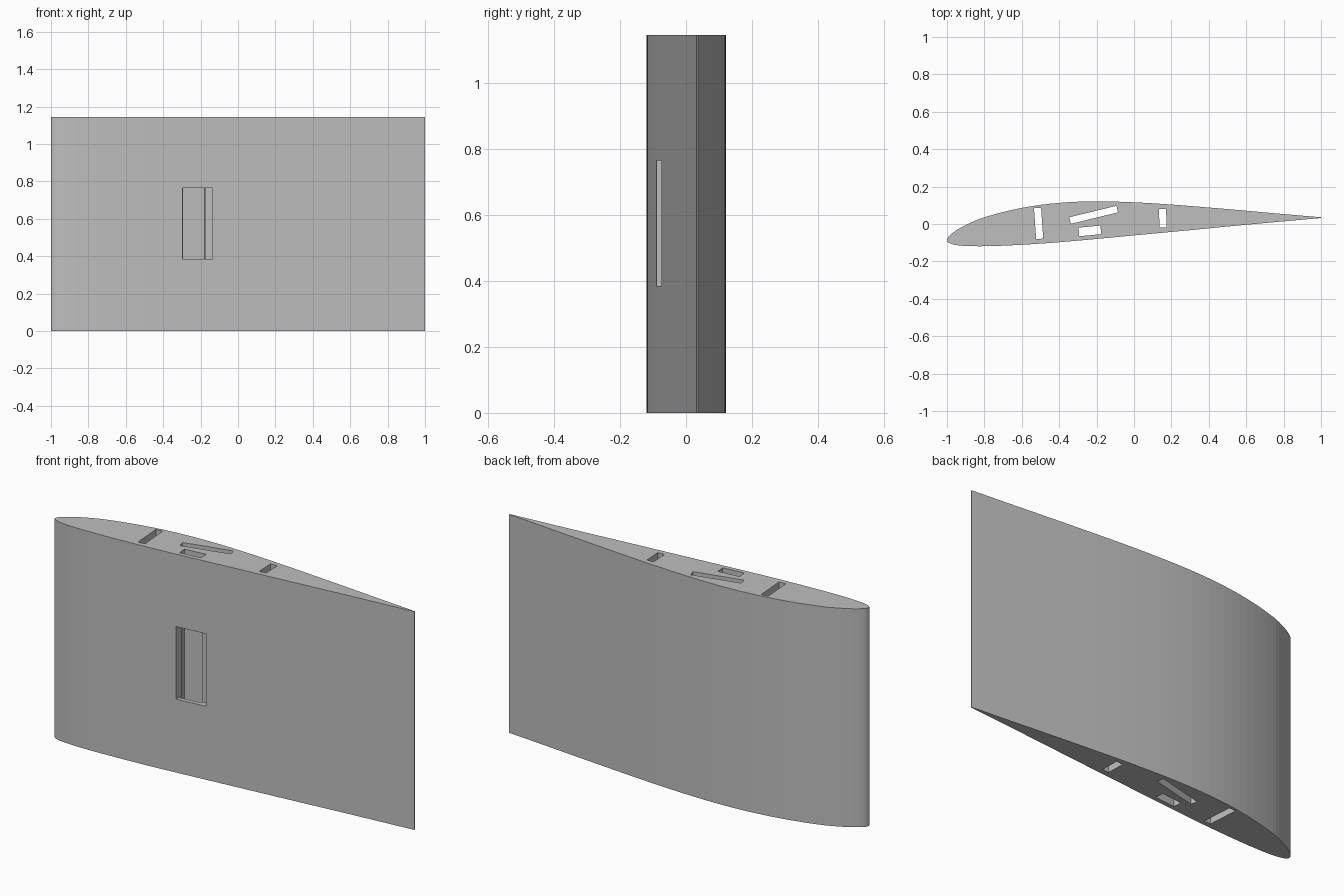
import bpy
import bmesh
from math import radians
from mathutils import Vector, Matrix
from mathutils.geometry import interpolate_bezier

default = bpy.data.objects.get("Cube")
if default:
    bpy.data.objects.remove(default, do_unlink=True)

HEIGHT = 1.145

grey = bpy.data.materials.new("light grey")
grey.use_nodes = True
grey.diffuse_color = (0.52, 0.52, 0.52, 1)
grey.node_tree.nodes["Principled BSDF"].inputs["Base Color"].default_value = grey.diffuse_color


def add_object(name, bm):
    bmesh.ops.recalc_face_normals(bm, faces=bm.faces)
    mesh = bpy.data.meshes.new(name)
    bm.to_mesh(mesh)
    bm.free()
    mesh.materials.append(grey)
    obj = bpy.data.objects.new(name, mesh)
    bpy.context.collection.objects.link(obj)
    return obj


def smooth_path(points, steps=4):
    """Smooth curve through the points."""
    pts = [Vector(p) for p in points]
    ext = [pts[0]] + pts + [pts[-1]]
    path = []
    for a, b, c, d in zip(ext, ext[1:], ext[2:], ext[3:]):
        # Handles scaled to the span so uneven spacing stays smooth
        span = (c - b).length
        h1 = b + (c - a).normalized() * span / 3
        h2 = c - (d - b).normalized() * span / 3
        path += interpolate_bezier(b, h1, h2, c, steps + 1)[:-1]
    return path + [pts[-1]]


def box_cutter(name, centre, size, angle=0):
    bm = bmesh.new()
    matrix = (Matrix.Translation(centre) @ Matrix.Rotation(radians(angle), 4, "Z")
              @ Matrix.Diagonal((*size, 1)))
    bmesh.ops.create_cube(bm, size=1, matrix=matrix)
    obj = add_object(name, bm)
    obj.hide_render = True
    return obj


# Wing section outline, from the trailing edge over the back, round the nose
outline = [(1, 0.036), (0.8, 0.053), (0.6, 0.071), (0.4, 0.088), (0.2, 0.104),
           (0, 0.116), (-0.2, 0.121), (-0.4, 0.113), (-0.6, 0.086), (-0.8, 0.036),
           (-0.9, -0.006), (-0.97, -0.048), (-1, -0.085), (-0.98, -0.105),
           (-0.92, -0.116), (-0.82, -0.119), (-0.7, -0.116), (-0.5, -0.105),
           (-0.3, -0.089), (0, -0.061), (0.3, -0.033), (0.6, -0.004), (1, 0.032)]

# Wing body
bm = bmesh.new()
base = bm.faces.new([bm.verts.new((p.x, p.y, 0)) for p in smooth_path(outline)])
top = bmesh.ops.extrude_face_region(bm, geom=[base], use_keep_orig=True)
bmesh.ops.translate(bm, vec=(0, 0, HEIGHT),
                    verts=[v for v in top["geom"] if isinstance(v, bmesh.types.BMVert)])
wing = add_object("wing_section", bm)

# Slots running the full span, and the access window in the front skin
slots = {
    "front_spar_slot": (-0.51, 0.003, 0.038, 0.165, 4),
    "diagonal_slot": (-0.216, 0.049, 0.26, 0.036, 13.6),
    "service_slot": (-0.236, -0.037, 0.118, 0.046, 5.5),
    "rear_spar_slot": (0.154, 0.031, 0.038, 0.098, 2),
}
cutters = [box_cutter(name, (x, y, HEIGHT / 2), (w, d, HEIGHT * 2), angle)
           for name, (x, y, w, d, angle) in slots.items()]
cutters.append(box_cutter("access_window", (-0.216, -0.122, 0.575), (0.162, 0.156, 0.38)))

for cutter in cutters:
    cut = wing.modifiers.new(cutter.name, "BOOLEAN")
    cut.operation = "DIFFERENCE"
    cut.solver = "EXACT"
    cut.object = cutter

# Bake the cuts and drop the cutters
bpy.context.view_layer.update()
evaluated = wing.evaluated_get(bpy.context.evaluated_depsgraph_get())
cut_mesh = bpy.data.meshes.new_from_object(evaluated)
wing.modifiers.clear()
wing.data = cut_mesh
cut_mesh.materials.clear()
cut_mesh.materials.append(grey)
for polygon in cut_mesh.polygons:
    polygon.material_index = 0
for cutter in cutters:
    bpy.data.objects.remove(cutter, do_unlink=True)
